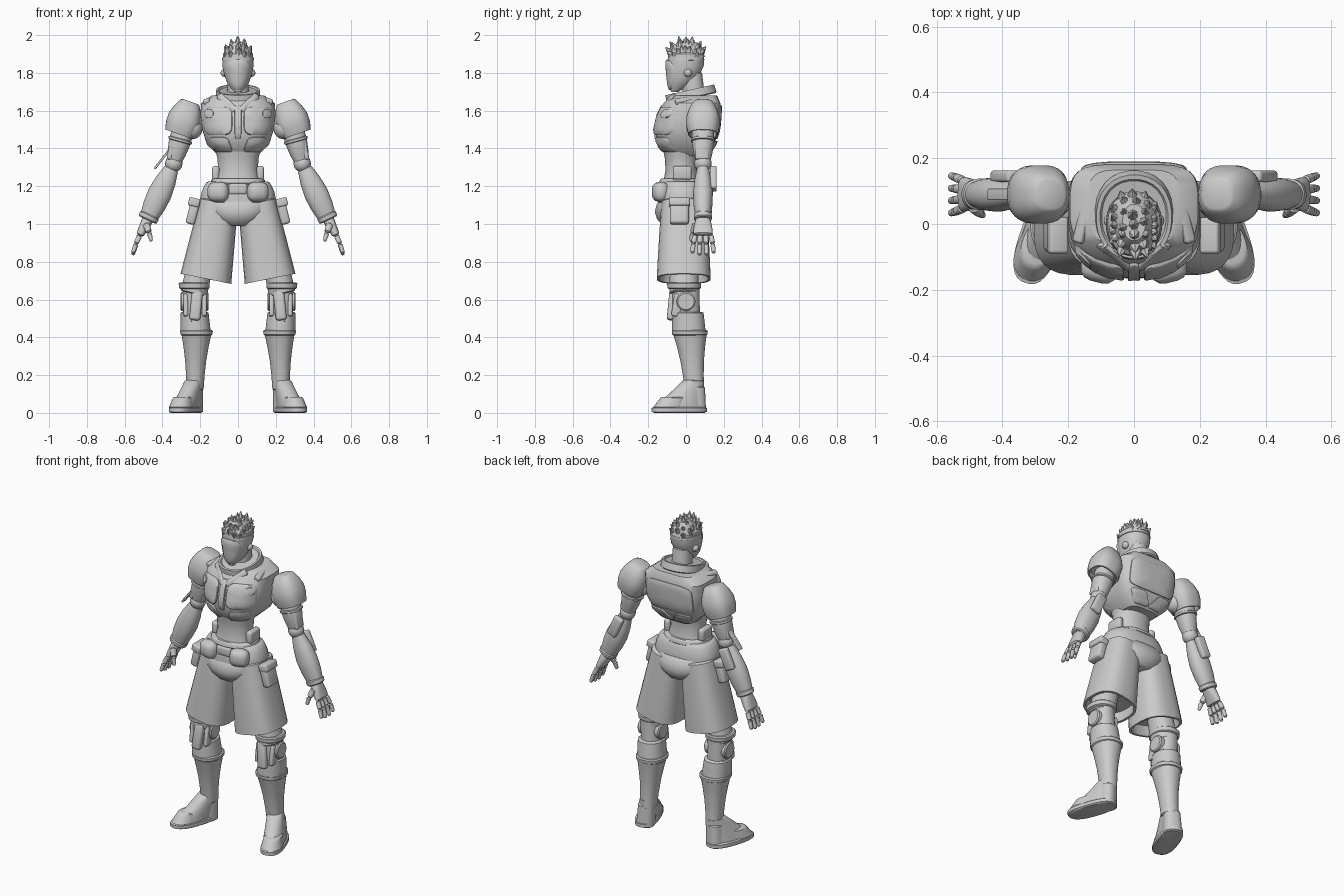
import bpy
import bmesh
import math
import random
from mathutils import Vector, Matrix, Euler
from mathutils.bvhtree import BVHTree

default_cube = bpy.data.objects.get("Cube")
if default_cube:
    bpy.data.objects.remove(default_cube)
random.seed(4)

GREY = (.6, .6, .6, 1)
grey = bpy.data.materials.new("plain_grey")
grey.use_nodes = True
grey.diffuse_color = GREY
grey.node_tree.nodes["Principled BSDF"].inputs["Base Color"].default_value = GREY


def finish(name, bm, mirror, sharp=.65):
    """Smooth the mesh with sharp creases, link it and mirror it across x."""
    bmesh.ops.recalc_face_normals(bm, faces=bm.faces)
    for face in bm.faces:
        face.smooth = True
    for edge in bm.edges:
        edge.smooth = edge.calc_face_angle(math.pi) < sharp
    tree = BVHTree.FromBMesh(bm)
    mesh = bpy.data.meshes.new(name)
    bm.to_mesh(mesh)
    bm.free()
    mesh.materials.append(grey)
    part = bpy.data.objects.new(name, mesh)
    bpy.context.scene.collection.objects.link(part)
    if mirror:
        part.modifiers.new("mirror", "MIRROR")
    return tree


def skin_rings(bm, rings):
    """Bridge successive vertex rings and cap both ends."""
    for lower, upper in zip(rings, rings[1:]):
        for i in range(len(lower)):
            bm.faces.new((lower[i - 1], lower[i], upper[i], upper[i - 1]))
    bm.faces.new(rings[0])
    bm.faces.new(rings[-1])


def superellipse(count, front, back):
    """Unit outline: power two is round, higher powers are squarer."""
    for i in range(count):
        angle = math.tau * (i + .5) / count
        power = back if angle < math.pi else front
        yield [math.copysign(abs(part) ** (2 / power), part) for part in (math.cos(angle), math.sin(angle))]


def loft(name, rings, axis, front, back, yaw, tilt, mirror):
    """Solid through rings of (centre, half width, half depth)."""
    axis = axis.normalized()
    side = Matrix.Rotation(yaw, 3, axis) @ Vector((0, 1, 0)).cross(axis).normalized()
    depth = axis.cross(side)
    bm = bmesh.new()
    loops = []
    for centre, wide, deep in rings:
        loop = []
        for c, s in superellipse(28, front, back):
            offset = side * c * wide + depth * s * deep
            offset.z += tilt * offset.x
            loop.append(bm.verts.new(centre + offset))
        loops.append(loop)
    skin_rings(bm, loops)
    return finish(name, bm, mirror)


def body(name, rows, front_power=2.2, back_power=2.2):
    """Central solid from rows of (height, half width, front, back)."""
    rings = [(Vector((0, (front + back) / 2, z)), wide, (back - front) / 2) for z, wide, front, back in rows]
    return loft(name, rings, Vector((0, 0, 1)), front_power, back_power, 0, 0, False)


def limb(name, start, end, r_start, r_end, bulge=0, depth=1, depth_end=None, power=2.2,
         upright=False, hollow=False, yaw=0, tilt=0, mirror=True):
    """Tapered, bulging solid with softened ends between two points."""
    start, end = Vector(start), Vector(end)
    path = end - start
    depth_end = depth_end or depth
    edge = min(.2, .006 / path.length)
    rings = []
    for t in (0, edge, .25, .5, .75, 1 - edge, 1):
        radius = r_start + (r_end - r_start) * t + bulge * math.sin(math.pi * t)
        if t == 0 or (t == 1 and not hollow):
            radius = max(radius / 2, radius - .007)
        rings.append((start + path * t, radius, radius * (depth + (depth_end - depth) * t)))
    if hollow:
        for t, shrink in ((1, .9), (.85, .85)):
            rings.append((start + path * t, r_end * shrink, r_end * depth_end * shrink))
    axis = Vector((0, 0, 1)) if upright else path
    return loft(name, rings, axis, power, power, yaw, tilt, mirror)


def box(name, centre, size, lean=0, pitch=0, turn=0, bevel=.01, mirror=True):
    bm = bmesh.new()
    place = Matrix.LocRotScale(Vector(centre), Euler((pitch, lean, turn)), Vector(size))
    bmesh.ops.create_cube(bm, size=1, matrix=place)
    bmesh.ops.bevel(bm, geom=bm.edges[:], offset=bevel, segments=3, affect="EDGES", profile=.5)
    finish(name, bm, mirror)


def ball(name, centre, radius):
    bm = bmesh.new()
    bmesh.ops.create_uvsphere(bm, u_segments=20, v_segments=12, radius=radius,
                              matrix=Matrix.Translation(centre))
    finish(name, bm, True)


def panel(name, tree, left, right, bottom, top, taper=0, shear=0, power=5, facing=-1, lift=.012, mirror=True):
    """Raised rounded plate projected along y onto a body."""
    middle = Vector(((left + right) / 2, (bottom + top) / 2))
    bm = bmesh.new()
    loops = []
    for scale, out in ((1, -lift), (1, lift * .7), (.95, lift), (.6, lift), (.2, lift)):
        loop = []
        for c, s in superellipse(32, power, power):
            c, s = c * scale, s * scale
            x = middle.x + c * (right - left) / 2 * (1 + taper * s) + shear * s
            z = middle.y + s * (top - bottom) / 2
            hit = tree.ray_cast(Vector((x, facing, z)), Vector((0, -facing, 0)))[0]
            hit = hit or tree.find_nearest(Vector((x, 0, z)))[0]
            loop.append(bm.verts.new(hit + Vector((0, facing * out, 0))))
        loops.append(loop)
    skin_rings(bm, loops)
    finish(name, bm, mirror)


# Joints of the left side
shoulder = Vector((.28, .09, 1.54))
elbow = Vector((.34, .09, 1.32))
wrist = Vector((.475, .09, 1.03))
knuckles = Vector((.52, .09, .94))
knee = Vector((.23, 0, .59))
ankle = Vector((.228, .045, .12))
toe_out = .34
forearm_lean = -.43

# Head, mask, ears and neck
head = body("head", [(1.7, .02, -.08, -.04), (1.74, .055, -.09, .03), (1.78, .07, -.095, .07),
                     (1.84, .084, -.1, .095), (1.9, .08, -.095, .095), (1.95, .03, -.04, .04)])
panel("face_mask", head, -.06, .06, 1.71, 1.87, taper=.35, power=2.6, lift=.01, mirror=False)
limb("head_band", (0, 0, 1.865), (0, 0, 1.885), .086, .084, depth=1.14, mirror=False)
ball("ear", (.07, .01, 1.8), .022)
limb("neck", (0, .05, 1.6), (0, .03, 1.8), .06, .055, mirror=False)

# Thick hair spikes fanned from the brow to the nape
hair = bmesh.new()
for row in range(7):
    for column in range(-2, 3):
        sweep = math.radians(20 + 23 * row + random.uniform(-6, 6))
        spread = column * .48 + random.uniform(-.1, .1)
        way = Vector((math.sin(spread), -math.cos(sweep) * math.cos(spread), math.sin(sweep) * math.cos(spread)))
        root = Vector((way.x * .055, way.y * .07, 1.87 + way.z * .05))
        tip = Vector((way.x * .085, way.y * .12, 1.89 + way.z * random.uniform(.095, .112)))
        spike = tip - root
        place = Matrix.LocRotScale((root + tip) / 2, spike.to_track_quat("Z", "Y"), None)
        bmesh.ops.create_cone(hair, cap_ends=True, segments=6, radius1=.034, radius2=.002,
                              depth=spike.length, matrix=place)
finish("hair_spikes", hair, False, sharp=.4)
body("hair_cap", [(1.885, .075, -.09, .1), (1.92, .068, -.08, .09), (1.96, .035, -.05, .06)])

# Jacket with raised plates
jacket = body("jacket", [(1.36, .1, -.1, .11), (1.42, .165, -.15, .15), (1.5, .19, -.163, .175),
                         (1.58, .2, -.145, .182), (1.64, .195, -.115, .182), (1.68, .14, -.08, .165)],
              front_power=2.4, back_power=4.5)
panel("breast_plate", jacket, .03, .18, 1.47, 1.62, power=4)
panel("rib_plate", jacket, .04, .14, 1.38, 1.46, shear=.015)
panel("front_zip", jacket, -.018, .018, 1.45, 1.63, mirror=False)
panel("chest_disc", jacket, .13, .18, 1.56, 1.61, power=2, lift=.02)
panel("back_plate", jacket, -.16, .16, 1.45, 1.63, facing=1, lift=.008, mirror=False)
panel("back_flap", jacket, .02, .12, 1.37, 1.44, shear=.025, facing=1)
limb("collar", (0, .03, 1.665), (0, .02, 1.71), .12, .115, depth=1.15, hollow=True, mirror=False)
limb("lapel", (.1, -.06, 1.68), (.015, -.135, 1.6), .022, .018, depth=.6)
box("shoulder_strap", (.15, .02, 1.655), (.035, .16, .03), lean=.45, pitch=.1, turn=.3)

# Waist, belts and pouches
limb("waist", (0, -.025, 1.15), (0, -.025, 1.42), .15, .13, bulge=-.035, depth=.8, upright=True, mirror=False)
limb("upper_belt", (0, -.025, 1.21), (0, -.025, 1.24), .15, .14, depth=.8, mirror=False)
limb("belt", (0, -.02, 1.11), (0, -.02, 1.225), .2, .165, bulge=.012, depth=.64, power=2.4, mirror=False)
box("front_pouch", (.105, -.135, 1.17), (.115, .085, .105), turn=.25, bevel=.038)
box("belt_buckle", (0, -.13, 1.185), (.1, .04, .06), bevel=.015, mirror=False)
box("waist_pouch", (.118, -.02, 1.27), (.04, .1, .075), bevel=.015)
box("thigh_pouch", (.238, -.035, 1.065), (.05, .1, .135), lean=-.25, bevel=.015)
box("thigh_pouch_flap", (.232, -.035, 1.115), (.06, .11, .045), lean=-.25)

# Shorts
limb("shorts_seat", (0, -.012, .99), (0, -.015, 1.14), .1, .195, bulge=.03, depth=1.1, depth_end=.62,
     upright=True, mirror=False)
limb("shorts_leg", (.1, -.01, 1.12), (.17, -.012, .71), .1, .135, depth=1.2, depth_end=1.06,
     power=2.7, upright=True, hollow=True, tilt=.2)

# Legs with mechanical knees
limb("thigh", (.2, -.01, .78), (.235, -.01, .63), .068, .072, depth=1.1)
limb("thigh_band", (.232, -.01, .655), (.232, -.01, .69), .08, .083, depth=1.1)
limb("knee_core", (.235, 0, .66), (.228, 0, .48), .06, .062, depth=1.2)
limb("knee_joint", knee - Vector((.075, 0, 0)), knee + Vector((.075, 0, 0)), .05, .05, power=2)
box("knee_guard", (.222, -.075, .57), (.058, .04, .16), lean=-.1, pitch=-.1, bevel=.015)
for x in (.178, .276):
    box("knee_strut", (x, -.045, .57), (.025, .05, .12), pitch=-.15)
limb("shin_sleeve", (.23, .01, .535), (.224, .015, .43), .074, .08, depth=1.12, upright=True)

# Boots
limb("boot_shaft", (.22, .02, .43), ankle, .082, .046, bulge=-.008, depth=1.12, upright=True)
limb("boot_cuff", (.22, .02, .41), (.22, .02, .44), .085, .088, depth=1.1)
limb("foot", (.28, -.04, .025), (.232, .042, .175), .06, .046, depth=2.4, depth_end=1.2,
     upright=True, yaw=toe_out)
limb("toe_cap", (.3, -.09, .025), (.288, -.06, .085), .062, .05, depth=1.45, upright=True, yaw=toe_out)
limb("sole", (.28, -.036, 0), (.28, -.036, .032), .066, .066, depth=2.3, power=2.6, yaw=toe_out)
limb("heel_guard", (.243, .05, 0), (.235, .05, .14), .054, .048, power=2.6, upright=True, yaw=toe_out)

# Arms
limb("shoulder_cap", (.252, .09, 1.648), (.312, .09, 1.475), .05, .078, bulge=.025, power=2.6, hollow=True)
ball("shoulder_joint", (.245, .075, 1.505), .057)
limb("upper_arm", shoulder, elbow, .052, .036, bulge=.014)
limb("arm_band", shoulder.lerp(elbow, .4), shoulder.lerp(elbow, .48), .065, .065)
box("arm_plate", (.352, .085, 1.4), (.03, .07, .12), lean=-.2)
ball("elbow_joint", elbow, .046)
limb("forearm", elbow.lerp(wrist, .08), wrist, .037, .047, bulge=.022, depth=.82)
limb("wrist_cuff", elbow.lerp(wrist, .93), wrist.lerp(knuckles, .1), .055, .052, depth=.88)
box("elbow_fin", (.385, .145, 1.24), (.06, .035, .13), lean=forearm_lean)
box("forearm_plate", (.455, .09, 1.165), (.025, .06, .15), lean=forearm_lean)
box("right_arm_blade", (-.37, .09, 1.385), (.012, .035, .235), lean=.66, bevel=.004, mirror=False)

# Hands with two-part fingers
limb("palm", wrist, knuckles, .032, .02, depth=1.1, depth_end=2.6, power=2.6)
for place in (-1.5, -.5, .5, 1.5):
    base = knuckles + Vector((0, place * .028, 0))
    middle = base + Vector((.02, place * .006, -.045))
    tip = middle + Vector((.017, place * .004, abs(place) * .01 - .065))
    limb("finger_base", base, middle, .014, .013)
    limb("finger_tip", middle, tip, .013, .01)
thumb_middle = Vector((.47, .035, .955))
limb("thumb_base", (.488, .055, 1), thumb_middle, .02, .015)
limb("thumb_tip", thumb_middle, (.459, .026, .908), .014, .009)
